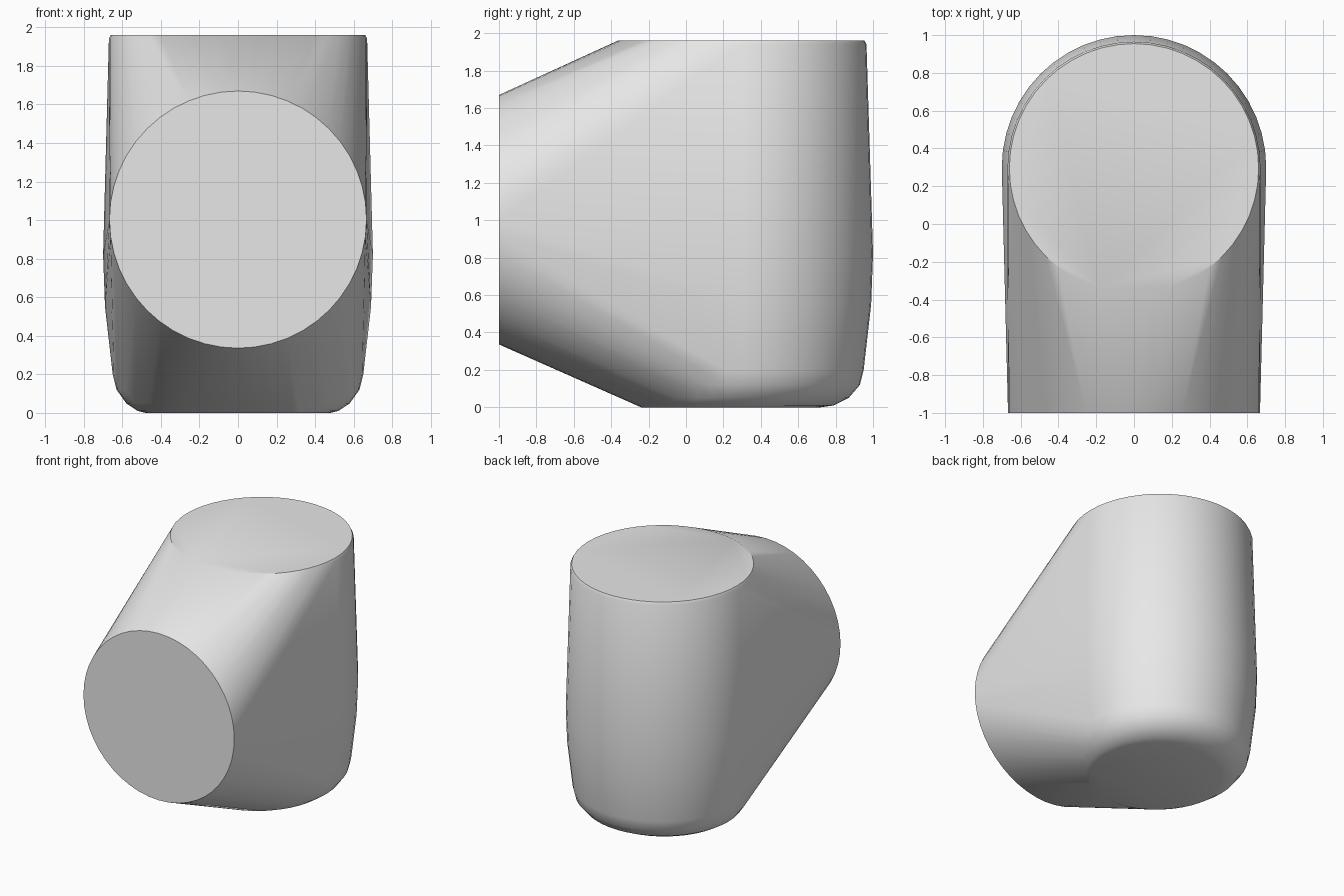
import bpy, bmesh
from math import sin, cos, tau, radians
from mathutils import Vector

cube = bpy.data.objects.get("Cube")
if cube:
    bpy.data.objects.remove(cube, do_unlink=True)

SIDES = 48

# Single grey material
grey = bpy.data.materials.new("light_grey")
grey.use_nodes = True
colour = (0.8, 0.8, 0.8, 1)
grey.diffuse_color = colour
grey.node_tree.nodes["Principled BSDF"].inputs["Base Color"].default_value = colour


def ring(bm, centre, radius, u, v):
    """Add a circle of points in the plane spanned by u and v."""
    for i in range(SIDES):
        a = tau * i / SIDES
        bm.verts.new(Vector(centre) + radius * (cos(a) * Vector(u) + sin(a) * Vector(v)))


bm = bmesh.new()
X, Y, Z = (1, 0, 0), (0, 1, 0), (0, 0, 1)

# Upright barrel with a rounded foot: height, radius, centre depth
barrel = [(0, 0.48, 0.24), (0.01, 0.52, 0.27), (0.05, 0.58, 0.29),
          (0.12, 0.63, 0.3), (0.2, 0.65, 0.3), (0.55, 0.69, 0.3),
          (0.82, 0.7, 0.3), (1.94, 0.67, 0.295), (1.96, 0.66, 0.295)]
for z, r, y in barrel:
    ring(bm, (0, y, z), r, X, Y)

# Round front mouth
ring(bm, (0, -1, 1.003), 0.667, X, Z)

# Tight skin around the barrel and the mouth
hull = bmesh.ops.convex_hull(bm, input=bm.verts[:])
loose = [v for v in bm.verts if not v.link_faces]
bmesh.ops.delete(bm, geom=loose, context='VERTS')
bmesh.ops.dissolve_limit(bm, angle_limit=radians(0.3), verts=bm.verts[:], edges=bm.edges[:])
bmesh.ops.recalc_face_normals(bm, faces=bm.faces[:])

mesh = bpy.data.meshes.new("elbow_body")
bm.to_mesh(mesh)
bm.free()
mesh.materials.append(grey)
body = bpy.data.objects.new("elbow_body", mesh)
bpy.context.collection.objects.link(body)

# Smooth walls, crisp flat ends
bpy.ops.object.select_all(action='DESELECT')
body.select_set(True)
bpy.context.view_layer.objects.active = body
bpy.ops.object.shade_smooth_by_angle(angle=radians(35))
